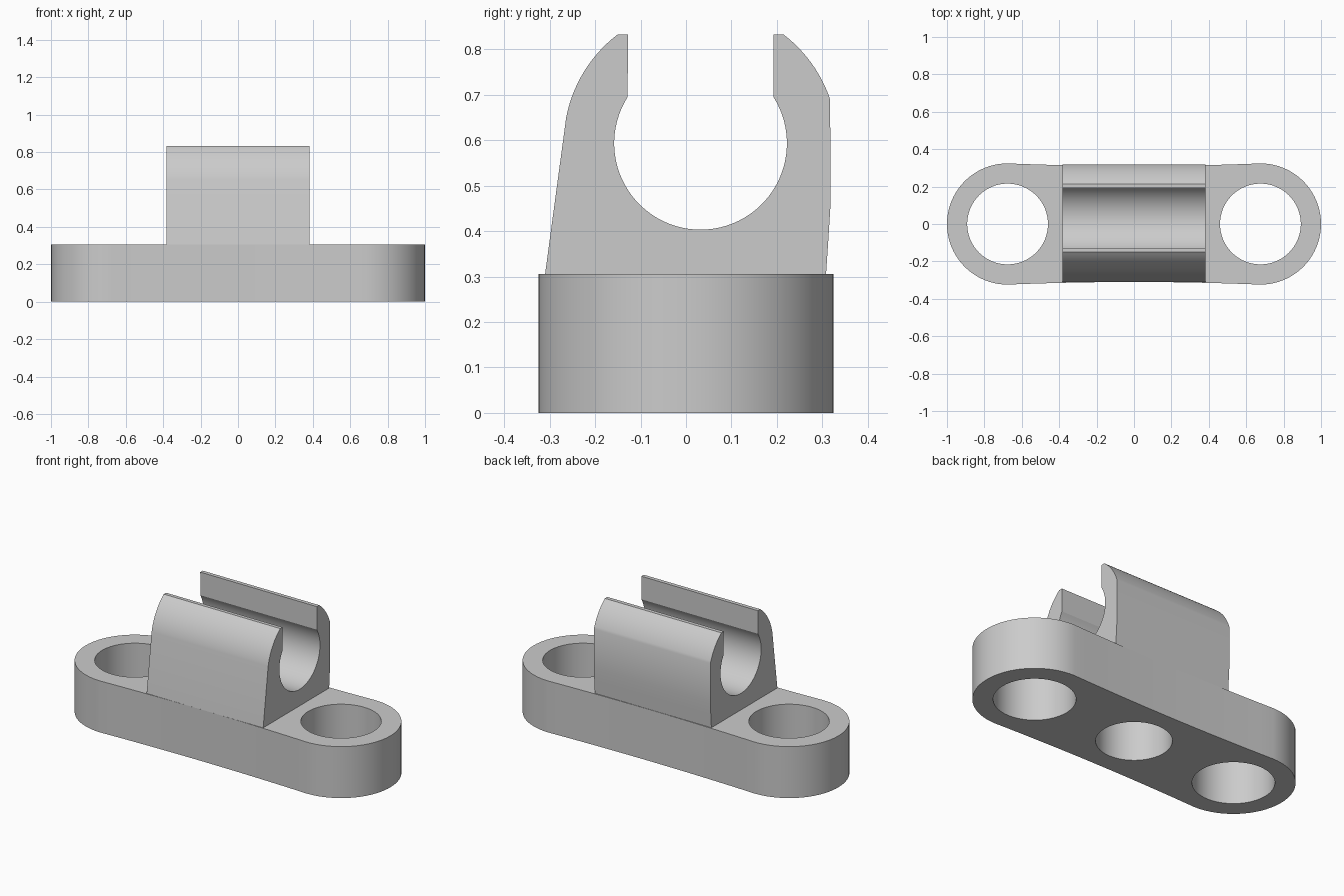
import bpy, bmesh
from math import sin, cos, pi, radians, atan2
from mathutils import Matrix, Vector

if "Cube" in bpy.data.objects:
    bpy.data.objects.remove(bpy.data.objects["Cube"])

grey = bpy.data.materials.new("plain grey")
grey.use_nodes = True
colour = (0.6, 0.6, 0.6, 1)
grey.diffuse_color = colour
grey.node_tree.nodes["Principled BSDF"].inputs["Base Color"].default_value = colour


def arc(cx, cy, r, start, end, n):
    """Points on an arc, angles in radians, both ends included."""
    return [(cx + r * cos(start + (end - start) * i / n),
             cy + r * sin(start + (end - start) * i / n)) for i in range(n + 1)]


def circle(cx, cy, r, n=64):
    return arc(cx, cy, r, 0, 2 * pi, n)[:-1]


def extruded(name, loops, depth, matrix=Matrix()):
    """Fill an outline with optional holes and extrude it along its normal."""
    bm = bmesh.new()
    for loop in loops:
        verts = [bm.verts.new((x, y, 0)) for x, y in loop]
        for a, b in zip(verts, verts[1:] + verts[:1]):
            bm.edges.new((a, b))
    bmesh.ops.triangle_fill(bm, edges=bm.edges[:], use_beauty=True, normal=(0, 0, 1))
    geom = bmesh.ops.extrude_face_region(bm, geom=bm.faces[:], use_keep_orig=True)["geom"]
    top = [v for v in geom if isinstance(v, bmesh.types.BMVert)]
    bmesh.ops.translate(bm, verts=top, vec=(0, 0, depth))
    bmesh.ops.recalc_face_normals(bm, faces=bm.faces[:])
    bm.transform(matrix)
    mesh = bpy.data.meshes.new(name)
    bm.to_mesh(mesh)
    bm.free()
    mesh.materials.append(grey)
    obj = bpy.data.objects.new(name, mesh)
    bpy.context.collection.objects.link(obj)
    bpy.ops.object.select_all(action="DESELECT")
    obj.select_set(True)
    bpy.context.view_layer.objects.active = obj
    bpy.ops.object.shade_smooth_by_angle(angle=radians(20))
    return obj


# Base plate: rounded ends, slightly waisted sides, three holes
base_top, end_x, end_r, waist = 0.305, 0.676, 0.324, 0.31
side = [(end_x * t, waist + (end_r - waist) * t * t)
        for t in [i / 8 for i in range(-7, 8)]]
outline = arc(end_x, 0, end_r, -pi / 2, pi / 2, 40)
outline += side[::-1]
outline += arc(-end_x, 0, end_r, pi / 2, 3 * pi / 2, 40)
outline += [(x, -y) for x, y in side]
holes = [circle(-end_x, 0, 0.216), circle(0, 0, 0.2), circle(end_x, 0, 0.216)]
extruded("base_plate", [outline] + holes, base_top)

# Clip: C-shaped cradle profile in y and z, which also closes the middle hole
cy, cz, outer, inner, tip = 0.032, 0.593, 0.301, 0.19, 0.832


def angle(y, z):
    return atan2(z - cz, y - cy)


lip = angle(0.192, 0.695)
profile = [(-0.31, base_top), (0.308, base_top), (0.313, 0.38), (0.318, 0.46)]
profile += arc(cy, cz, outer, angle(0.318, 0.69), angle(0.215, tip), 12)
profile += [(0.192, tip)]
profile += arc(cy, cz, inner, lip, -pi - lip, 56)
profile += [(-0.128, tip)]
profile += arc(cy, cz, outer, angle(-0.15, tip), angle(-0.262, 0.65), 14)

half_width = 0.382
to_side = Matrix((Vector((0, 0, 1, -half_width)), Vector((1, 0, 0, 0)),
                  Vector((0, 1, 0, 0)), Vector((0, 0, 0, 1))))
extruded("clip", [profile], 2 * half_width, to_side)
